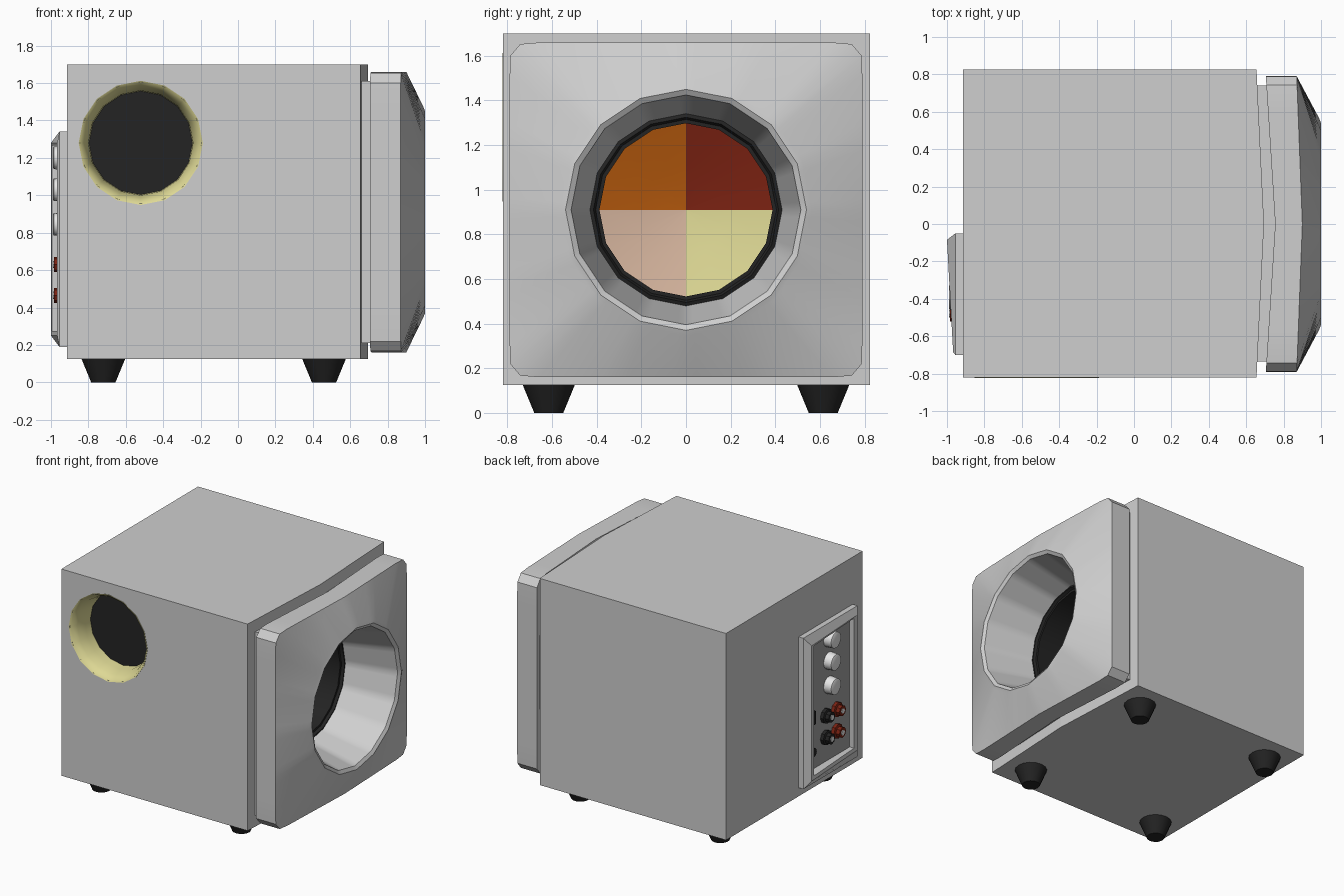
import bpy, bmesh, math
from mathutils import Vector

if "Cube" in bpy.data.objects:
    bpy.data.objects.remove(bpy.data.objects["Cube"])


def material(name, r, g, b):
    m = bpy.data.materials.new(name)
    m.diffuse_color = (r, g, b, 1)
    m.use_nodes = True
    m.node_tree.nodes["Principled BSDF"].inputs["Base Color"].default_value = m.diffuse_color
    return m


GRAY = material("light_gray", .62, .62, .62)
MID = material("panel_gray", .35, .35, .35)
BLACK = material("black", .017, .017, .017)
YELLOW = material("pale_yellow", .73, .69, .30)
ORANGE = material("orange", .46, .10, .004)
RED = material("dark_red", .20, .016, .006)
BEIGE = material("beige", .67, .46, .34)
WHITE = material("white", .8, .8, .8)


def loft(name, rings, mat, torus=False, smooth=True):
    """Skin matching rings; either close them on themselves or cap both ends."""
    bm = bmesh.new()
    vs = [[bm.verts.new(p) for p in ring] for ring in rings]
    n = len(vs[0])
    pairs = list(zip(vs, vs[1:])) + ([(vs[-1], vs[0])] if torus else [])
    for a, b in pairs:
        for i in range(n):
            j = (i + 1) % n
            bm.faces.new((a[i], a[j], b[j], b[i]))
    if not torus:
        bm.faces.new(vs[0])
        bm.faces.new(vs[-1])
    bmesh.ops.recalc_face_normals(bm, faces=bm.faces[:])
    me = bpy.data.meshes.new(name)
    bm.to_mesh(me)
    bm.free()
    ob = bpy.data.objects.new(name, me)
    bpy.context.collection.objects.link(ob)
    me.materials.append(mat)
    if smooth:
        bpy.ops.object.select_all(action='DESELECT')
        ob.select_set(True)
        bpy.context.view_layer.objects.active = ob
        bpy.ops.object.shade_smooth_by_angle(angle=math.radians(35))
    return ob


def lathe(name, centre, axis, profile, mat, n=16, torus=False, smooth=True):
    """Turn (radius, distance along axis) points around an axis through centre."""
    c = Vector(centre)
    u, v, w = {'X': ((0, 1, 0), (0, 0, 1), (1, 0, 0)),
               'Y': ((1, 0, 0), (0, 0, 1), (0, 1, 0)),
               'Z': ((1, 0, 0), (0, 1, 0), (0, 0, 1))}[axis]
    u, v, w = Vector(u), Vector(v), Vector(w)
    angs = [2 * math.pi * i / n for i in range(n)]
    rings = [[c + r * (math.cos(a) * u + math.sin(a) * v) + h * w for a in angs]
             for r, h in profile]
    return loft(name, rings, mat, torus, smooth)


def box(name, x0, x1, y0, y1, z0, z1, mat):
    return loft(name, [[(x, y, z) for y, z in ((y0, z0), (y1, z0), (y1, z1), (y0, z1))]
                       for x in (x0, x1)], mat, smooth=False)


def cut(ob, cutter):
    m = ob.modifiers.new("hole", 'BOOLEAN')
    m.operation = 'DIFFERENCE'
    m.solver = 'EXACT'
    m.object = cutter
    cutter.hide_render = True
    cutter.hide_set(True)


CZ = .91             # driver height
PORT = (-.52, 0, 1.28)

# cabinet with slightly peaked front edge, and the neck behind the baffle
plan = [(-.915, -.82), (.655, -.82), (.695, 0), (.655, .825), (-.915, .825)]
body = loft("cabinet", [[(x, y, z) for x, y in plan] for z in (.125, 1.70)],
            GRAY, smooth=False)
neck = box("baffle_neck", .6, .775, -.735, .74, .21, 1.61, GRAY)
driver_cut = lathe("driver_cutter", (0, 0, CZ), 'X', [(.49, .18), (.49, .9)], GRAY, 48, smooth=False)
port_cut = lathe("port_cutter", PORT, 'Y', [(.325, -.9), (.325, -.60)], GRAY, 32, smooth=False)
cut(body, driver_cut)
cut(body, port_cut)
cut(neck, driver_cut)

# baffle: rounded square outside, blended to a deep round mouth
N, HY, HZ, RC = 96, .79, .75, .08
angles = [2 * math.pi * i / N for i in range(N)]


def rounded(a, inset=0):
    hy, hz = HY - inset, HZ - inset
    c, s = math.cos(a), math.sin(a)
    t = min(hy / max(abs(c), 1e-6), hz / max(abs(s), 1e-6))
    ky, kz = hy - RC, hz - RC
    if abs(t * c) > ky and abs(t * s) > kz:
        d = abs(c) * ky + abs(s) * kz
        t = d + math.sqrt(max(0, d * d - ky * ky - kz * kz + RC * RC))
    return t * c, t * s


def edge_ring(x, bulge, inset=0):
    pts = [rounded(a, inset) for a in angles]
    return [(x + bulge * (1 - abs(y) / HY), y, CZ + z) for y, z in pts]


def mouth_ring(r, x):
    step = math.pi / 8                      # sixteen-sided mouth
    out = []
    for a in angles:
        k = r * math.cos(step / 2) / math.cos(a % step - step / 2)
        out.append((x, k * math.cos(a), CZ + k * math.sin(a)))
    return out


loft("front_baffle", [mouth_ring(.50, .77), edge_ring(.705, .05), edge_ring(.87, .03),
                      mouth_ring(.565, .99), mouth_ring(.54, 1.0), mouth_ring(.515, .985),
                      mouth_ring(.43, .60)], GRAY, torus=True)

# driver surround and four-coloured cone deep inside
lathe("driver_surround", (0, 0, CZ), 'X',
      [(.44, .60), (.415, .61), (.405, .59), (.388, .59), (.388, .27), (.44, .27)],
      BLACK, torus=True)
cone = lathe("driver_cone", (0, 0, CZ), 'X',
             [(.40, .21), (.40, .30), (.2, .26), (.001, .24)], ORANGE)
for m in (RED, BEIGE, YELLOW):
    cone.data.materials.append(m)
for p in cone.data.polygons:
    p.material_index = (1 if p.center.y > 0 else 0) + (0 if p.center.z > CZ else 2)

# flared side port with dark bottom
lathe("port_flare", PORT, 'Y', [(.33, -.60), (.332, -.823), (.318, -.815), (.295, -.77),
                                (.28, -.70), (.275, -.60)], YELLOW, torus=True)
lathe("port_inside", PORT, 'Y', [(.29, -.64), (.29, -.61)], BLACK)

# feet
for x in (-.72, .46):
    for y in (-.615, .615):
        lathe("foot", (x, y, 0), 'Z', [(.065, 0), (.117, .126)], BLACK)


# rear control panel: raised frame around a recessed plate
def frame_ring(y0, y1, z0, z1, xa, xb):
    return [(xa, y0, z0), (xb, y1, z0), (xb, y1, z1), (xa, y0, z1)]


loft("control_frame", [frame_ring(-.70, -.05, .19, 1.34, -.91, -.91),
                       frame_ring(-.70, -.05, .19, 1.34, -.955, -.955),
                       frame_ring(-.685, -.085, .25, 1.28, -.967, -1.0),
                       frame_ring(-.65, -.12, .275, 1.265, -.962, -.995),
                       frame_ring(-.65, -.12, .275, 1.265, -.91, -.91)],
     GRAY, torus=True, smooth=False)
box("control_plate", -.925, -.912, -.66, -.11, .27, 1.27, MID)

# knobs
for z in (1.20, 1.03, .845):
    lathe("control_knob", (-.92, -.40, z), 'X', [(.065, 0), (.06, -.065), (.05, -.07)], WHITE)

# input sockets: coloured collar with a pale pin
for z in (.63, .465):
    for y, m in ((-.35, BLACK), (-.48, RED)):
        lathe("socket_collar", (-.92, y, z), 'X',
              [(.055, 0), (.055, -.03), (.04, -.035), (.04, -.065)], m, 8)
        lathe("socket_pin", (-.92, y, z), 'X', [(.02, 0), (.02, -.07)], WHITE, 8)

# power switch and small socket
box("power_switch", -.945, -.92, -.215, -.165, .62, .72, BLACK)
lathe("small_socket", (-.92, -.19, .41), 'X', [(.035, 0), (.035, -.025)], BLACK, 12)
